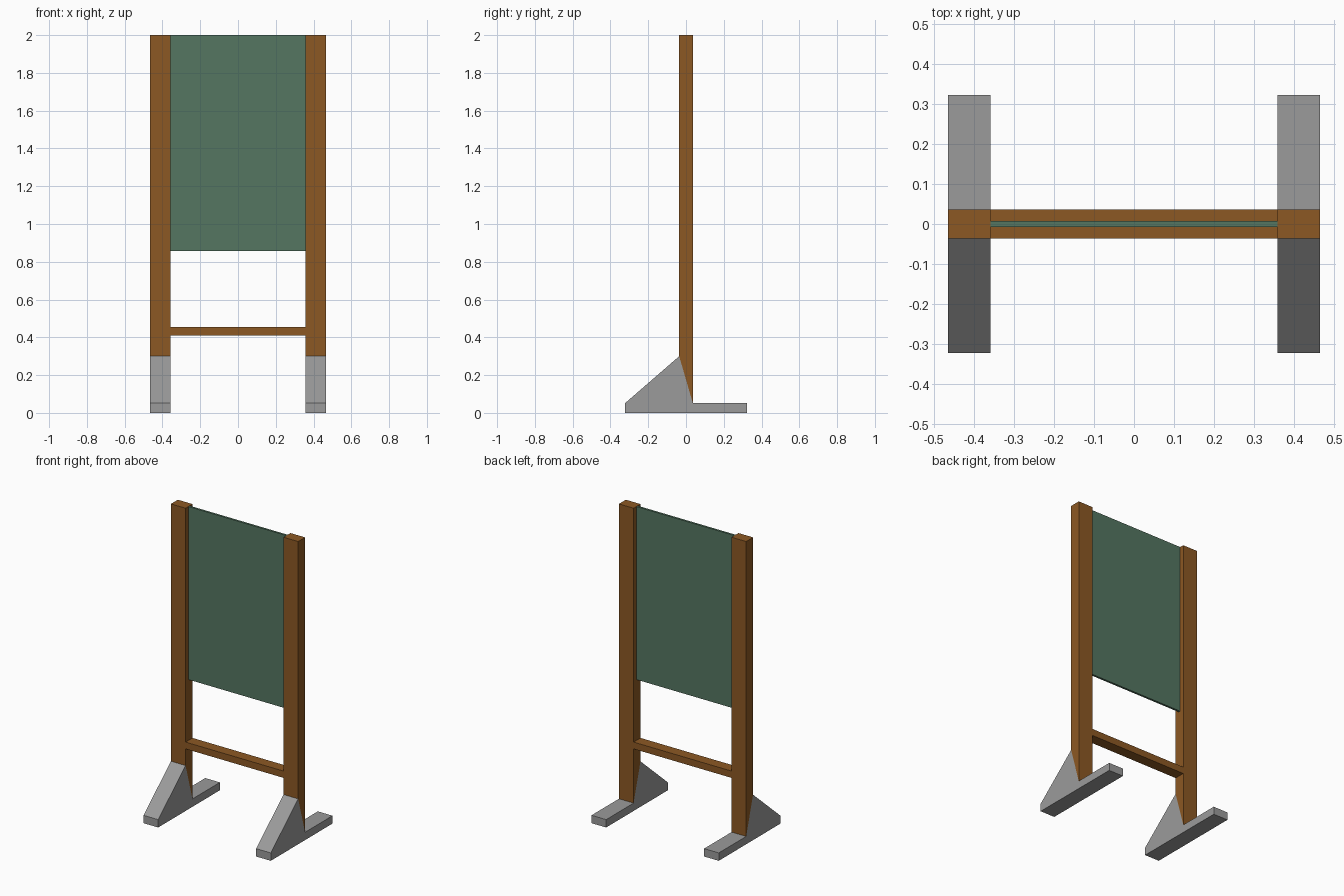
import bpy, bmesh

if "Cube" in bpy.data.objects:
    bpy.data.objects.remove(bpy.data.objects["Cube"])


def material(name, rgb):
    m = bpy.data.materials.new(name)
    m.diffuse_color = (*rgb, 1.0)
    m.use_nodes = True
    m.node_tree.nodes["Principled BSDF"].inputs["Base Color"].default_value = m.diffuse_color
    return m


wood = material("brown wood", (0.262, 0.098, 0.017))
green = material("board green", (0.089, 0.181, 0.120))
grey = material("foot grey", (0.328, 0.328, 0.328))


def extrude_x(name, profile, x0, x1, mat):
    """Solid made from a (y, z) outline extruded from x0 to x1."""
    bm = bmesh.new()
    face = bm.faces.new([bm.verts.new((x0, y, z)) for y, z in profile])
    ext = bmesh.ops.extrude_face_region(bm, geom=[face])["geom"]
    bmesh.ops.translate(bm, vec=(x1 - x0, 0, 0),
                        verts=[v for v in ext if isinstance(v, bmesh.types.BMVert)])
    bmesh.ops.recalc_face_normals(bm, faces=bm.faces)
    mesh = bpy.data.meshes.new(name)
    bm.to_mesh(mesh)
    bm.free()
    mesh.materials.append(mat)
    obj = bpy.data.objects.new(name, mesh)
    bpy.context.collection.objects.link(obj)
    return obj


def rect(half_y, z0, z1):
    return [(-half_y, z0), (half_y, z0), (half_y, z1), (-half_y, z1)]


INNER, OUTER = 0.358, 0.465   # post sides in x
D = 0.036                     # half depth of the timber
FOOT, BASE, BRACE = 0.322, 0.052, 0.30

# posts with slanted bottoms resting on the braced feet
post = [(-D, BRACE), (D, BASE), (D, 2.0), (-D, 2.0)]
foot = [(-FOOT, 0), (FOOT, 0), (FOOT, BASE), (D, BASE), (-D, BRACE), (-FOOT, BASE)]
for side, s in (("left", -1), ("right", 1)):
    extrude_x(side + "_post", post, s * INNER, s * OUTER, wood)
    extrude_x(side + "_foot", foot, s * INNER, s * OUTER, grey)

# lower cross rail and thin board between the posts
extrude_x("cross_rail", rect(D, 0.41, 0.455), -INNER, INNER, wood)
extrude_x("board", rect(0.007, 0.857, 2.0), -INNER, INNER, green)
